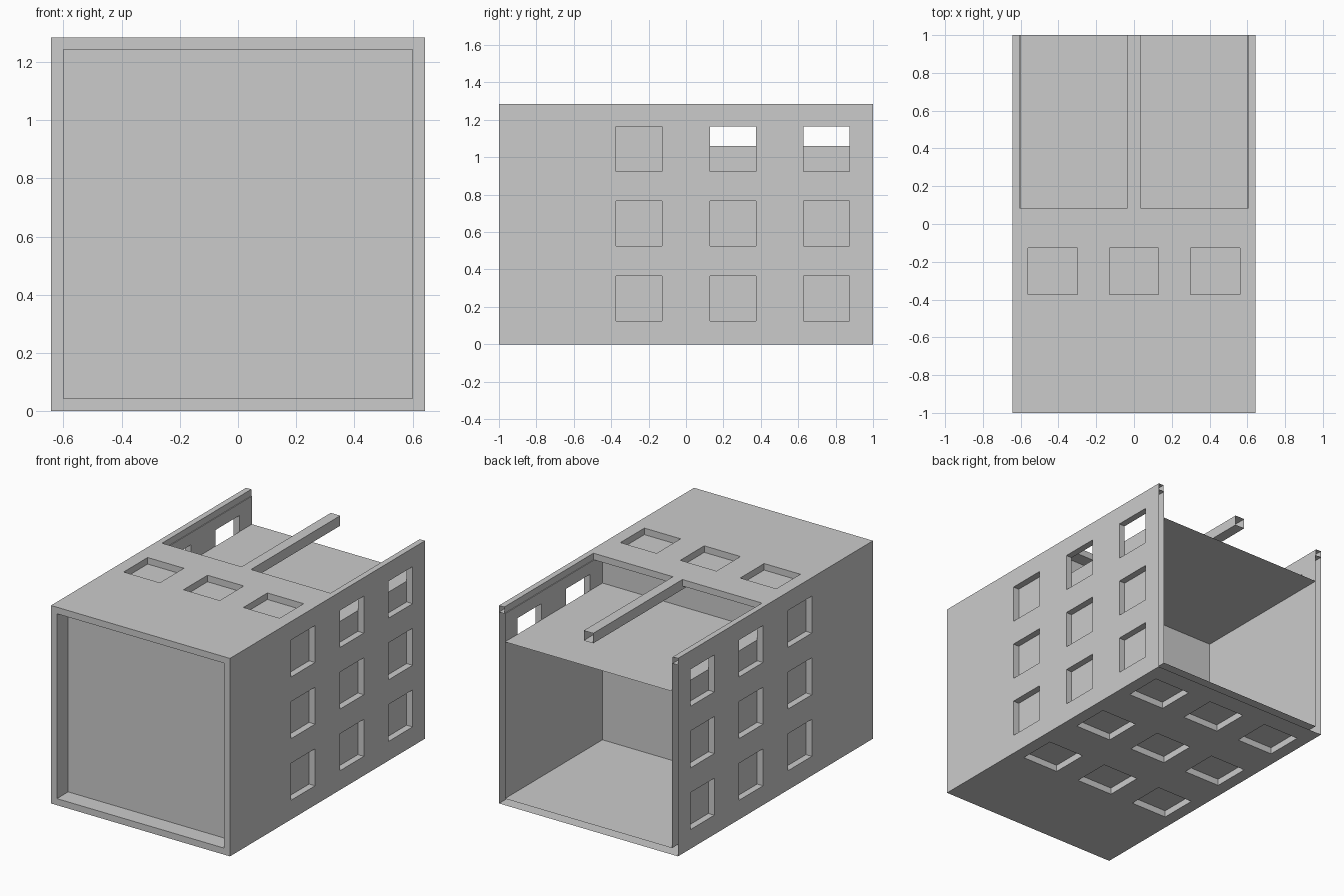
import bpy, bmesh
from mathutils import Vector

if "Cube" in bpy.data.objects:
    bpy.data.objects.remove(bpy.data.objects["Cube"])

W, H = 0.6425, 1.285            # outer half width, height
WI, Z0, Z1 = 0.60, 0.0425, 1.2425   # inner lining
DECK, NOTCH = 1.06, 0.085
FRONT = -0.885


def point(axis, d, u, v):
    p = [u, v]
    p.insert(axis, d)
    return Vector(p)


def quad(bm, pts, normal):
    n = (pts[1] - pts[0]).cross(pts[2] - pts[0])
    if n.dot(normal) < 0:
        pts = pts[::-1]
    bm.faces.new([bm.verts.new(p) for p in pts])


def panel(name, axis, d, side, ur, vr, holes=(), back=None, open_v=None, open_u=None):
    """Flat panel with rectangular holes; reveals run from d to back."""
    bm = bmesh.new()
    us, vs = set(ur), set(vr)
    for a, b, c, e in holes:
        us |= {a, b}
        vs |= {c, e}
    us, vs = sorted(us), sorted(vs)
    normal = point(axis, side, 0, 0)
    for a, b in zip(us, us[1:]):
        for c, e in zip(vs, vs[1:]):
            m, n = (a + b) / 2, (c + e) / 2
            if any(h[0] < m < h[1] and h[2] < n < h[3] for h in holes):
                continue
            quad(bm, [point(axis, d, *q) for q in ((a, c), (b, c), (b, e), (a, e))], normal)
    if back is not None:
        for a, b, c, e in holes:
            mid = point(axis, d, (a + b) / 2, (c + e) / 2)
            for p, q in (((a, c), (b, c)), ((b, c), (b, e)), ((b, e), (a, e)), ((a, e), (a, c))):
                if open_v is not None and p[1] == q[1] == open_v:
                    continue
                pts = [point(axis, d, *p), point(axis, d, *q),
                       point(axis, back, *q), point(axis, back, *p)]
                quad(bm, pts, mid - (pts[0] + pts[1]) / 2)
    bmesh.ops.remove_doubles(bm, verts=bm.verts, dist=1e-5)
    me = bpy.data.meshes.new(name)
    bm.to_mesh(me)
    bm.free()
    ob = bpy.data.objects.new(name, me)
    bpy.context.collection.objects.link(ob)
    return ob


rows_y = [(c - 0.123, c + 0.123) for c in (-0.25, 0.25, 0.75)]
rows_x = [(c - 0.13, c + 0.13) for c in (-0.43, 0, 0.43)]
rows_z = [(c - 0.12, c + 0.12) for c in (0.245, 0.645, 1.045)]

# Outer side walls, inner lining and pierced upper lining
for s, side in ((1, "right"), (-1, "left")):
    panel(side + "_wall", 0, s * W, s, (-1, 1), (0, H),
          [y + z for y in rows_y for z in rows_z], s * WI)
    panel(side + "_lining", 0, s * WI, -s, (-1, 1), (Z0, DECK))
    panel(side + "_front_lining", 0, s * WI, -s, (-1, 0), (DECK, Z1))
    panel(side + "_upper_lining", 0, s * WI, -s, (0, 1), (DECK, Z1),
          [y + (DECK, rows_z[2][1]) for y in rows_y[1:]])
    # Underside of roof rail
    panel(side + "_rail_underside", 2, Z1, -1, sorted((s * WI, s * W)), (0, 1))

# Underside with window recesses
panel("underside", 2, 0, -1, (-W, W), (-1, 1),
      [x + y for x in rows_x for y in rows_y], Z0)
panel("floor", 2, Z0, 1, (-WI, WI), (-1, 1))

# Roof: three windows and two long openings that run out at the back
panel("roof", 2, H, 1, (-W, W), (-1, 1),
      [x + rows_y[0] for x in rows_x]
      + [(-0.605, -0.034, NOTCH, 1), (0.034, 0.605, NOTCH, 1)], Z1, open_v=1)
panel("ceiling", 2, Z1, -1, (-WI, WI), (-1, NOTCH))

# Lower part of the roof beam, open at the end
for s in (-1, 1):
    panel("beam_side", 0, s * 0.034, s, (0, 1), (1.22, Z1))
panel("beam_underside", 2, 1.22, -1, (-0.034, 0.034), (0, 1))

# Front rim, bulkheads and rear deck
panel("front_rim", 1, -1, -1, (-W, W), (0, H), [(-WI, WI, Z0, Z1)])
panel("front_bulkhead", 1, FRONT, -1, (-WI, WI), (Z0, Z1))
panel("rear_bulkhead", 1, 0, 1, (-WI, WI), (Z0, Z1))
panel("rear_deck", 2, DECK, 1, (-WI, WI), (0, 1))
